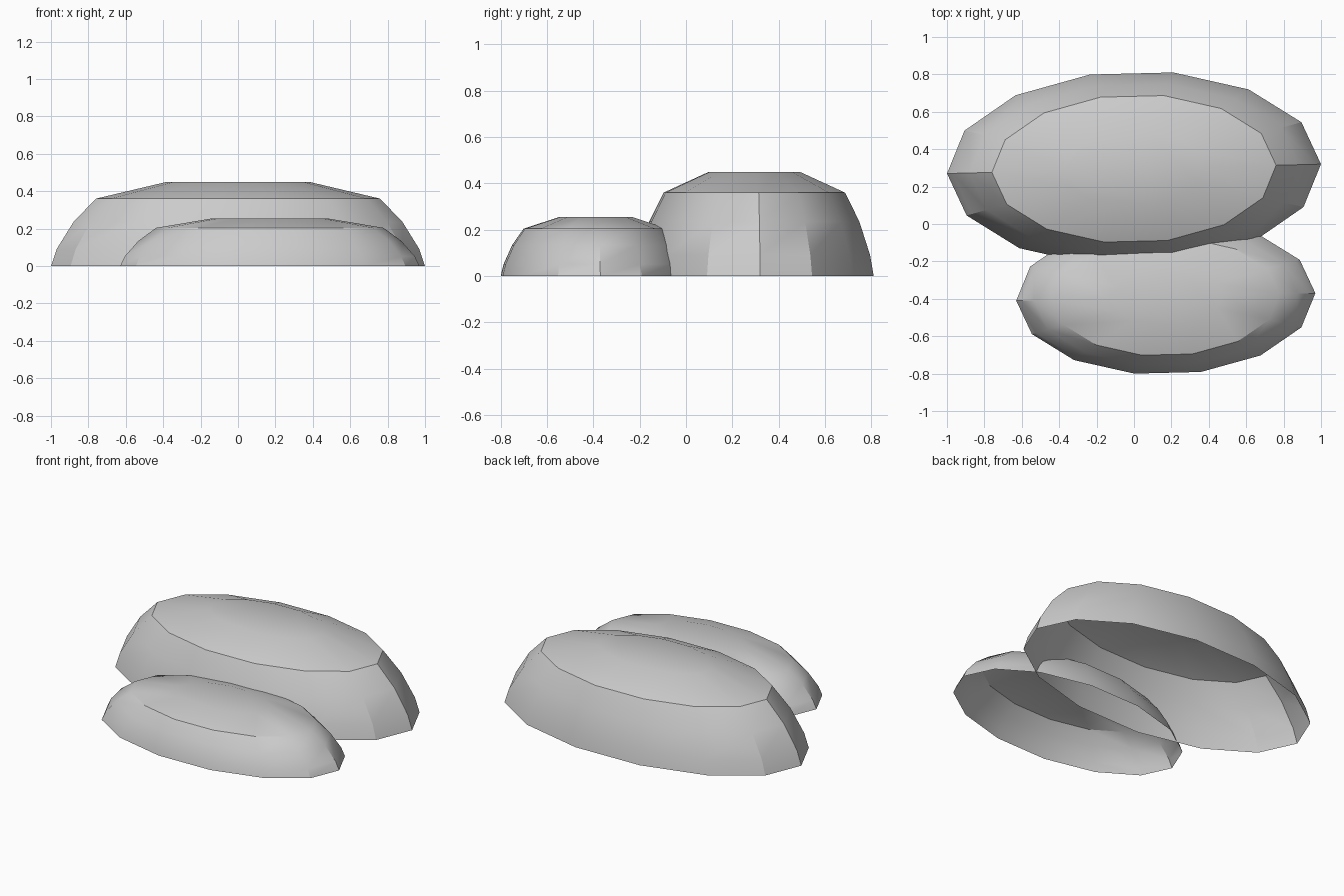
import bpy
import bmesh
import math
from mathutils import Matrix

cube = bpy.data.objects.get("Cube")
if cube:
    bpy.data.objects.remove(cube, do_unlink=True)

# Single stone colour
stone = bpy.data.materials.new("light_grey_stone")
stone.use_nodes = True
grey = (0.6, 0.6, 0.6, 1.0)
stone.diffuse_color = grey
stone.node_tree.nodes["Principled BSDF"].inputs["Base Color"].default_value = grey

SIDES = 14
# Dome profile: radius, height
PROFILE = [(1.0, 0.0), (0.97, 0.09), (0.88, 0.235), (0.76, 0.36), (0.38, 0.45)]


def make_rock(name, centre, scale, turn):
    """Open-bottomed oval dome with a flat top."""
    bm = bmesh.new()
    rings = []
    for r, z in PROFILE:
        angles = [2 * math.pi * i / SIDES for i in range(SIDES)]
        rings.append([bm.verts.new((r * math.cos(a), r * math.sin(a), z)) for a in angles])
    for low, high in zip(rings, rings[1:]):
        for i in range(SIDES):
            j = (i + 1) % SIDES
            bm.faces.new((low[i], low[j], high[j], high[i]))
    bm.faces.new(rings[-1])
    bm.transform(Matrix.Translation((*centre, 0)) @ Matrix.Rotation(turn, 4, "Z")
                 @ Matrix.Diagonal((*scale, 1)))
    mesh = bpy.data.meshes.new(name)
    bm.to_mesh(mesh)
    bm.free()
    mesh.materials.append(stone)
    rock = bpy.data.objects.new(name, mesh)
    bpy.context.collection.objects.link(rock)
    # Smooth sides, sharp shoulder and end corners
    bpy.ops.object.select_all(action="DESELECT")
    rock.select_set(True)
    bpy.context.view_layer.objects.active = rock
    bpy.ops.object.shade_smooth_by_angle(angle=math.radians(30))


make_rock("large_rock", (0, 0.295), (1.0, 0.523, 1.0), 0.025)
make_rock("small_rock", (0.17, -0.39), (0.8, 0.416, 0.567), 0.025)
